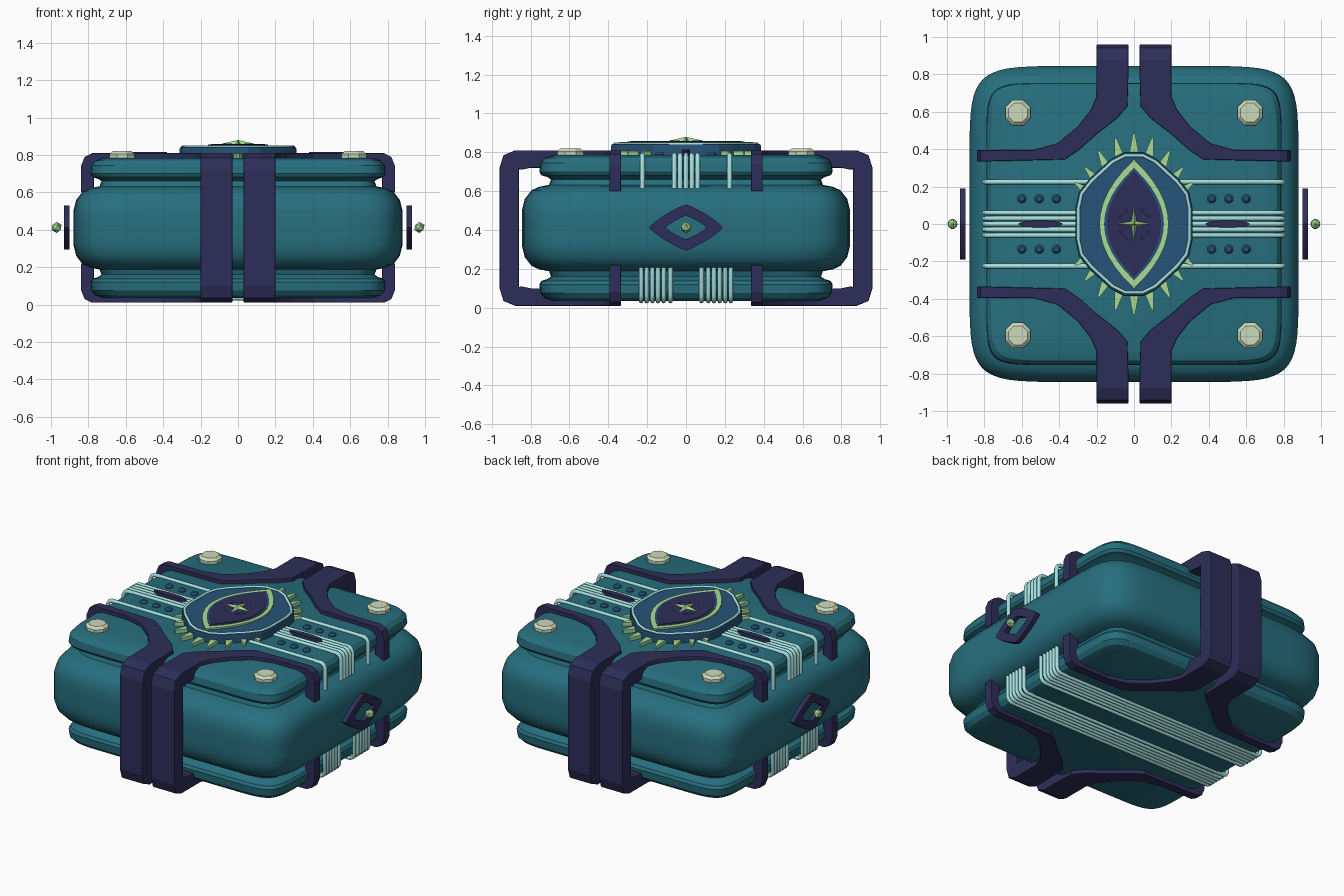
import bpy, bmesh
from math import sin, cos, pi, copysign

if "Cube" in bpy.data.objects:
    bpy.data.objects.remove(bpy.data.objects["Cube"])

MID = 0.41  # height of the horizontal symmetry plane


def material(name, rgb):
    m = bpy.data.materials.new(name)
    m.diffuse_color = (*rgb, 1)
    m.use_nodes = True
    m.node_tree.nodes["Principled BSDF"].inputs["Base Color"].default_value = m.diffuse_color
    return m


TEAL = material("teal", (0.02, 0.16, 0.21))
NAVY = material("navy", (0.027, 0.027, 0.10))
BLUE = material("blue", (0.02, 0.09, 0.19))
CREAM = material("cream", (0.60, 0.70, 0.50))
CYAN = material("pale_cyan", (0.38, 0.75, 0.75))
GREEN = material("pale_green", (0.40, 0.72, 0.30))
LILAC = material("lilac", (0.08, 0.08, 0.25))


def add(name, bm, mat, z=0.0, bevel=0.0, smooth=None):
    bmesh.ops.recalc_face_normals(bm, faces=bm.faces)
    me = bpy.data.meshes.new(name)
    bm.to_mesh(me)
    bm.free()
    me.materials.append(mat)
    ob = bpy.data.objects.new(name, me)
    ob.location.z = z
    bpy.context.collection.objects.link(ob)
    if smooth:
        me.shade_smooth()
        me.set_sharp_from_angle(angle=smooth)
    if bevel:
        b = ob.modifiers.new("bevel", "BEVEL")
        b.width, b.segments, b.limit_method, b.angle_limit = bevel, 2, 'ANGLE', 0.7
    return ob


def loft(name, rings, mat, caps=(True, True), loop=False, **kw):
    """Skin equal-length rings of 3D points."""
    bm = bmesh.new()
    vs = [[bm.verts.new(p) for p in r] for r in rings]
    n = len(vs[0])
    for a, b in zip(vs, vs[1:] + (vs[:1] if loop else [])):
        for i in range(n):
            bm.faces.new((a[i], a[(i + 1) % n], b[(i + 1) % n], b[i]))
    if not loop:
        if caps[0]:
            bm.faces.new(vs[0])
        if caps[1]:
            bm.faces.new(vs[-1])
    return add(name, bm, mat, **kw)


def prism(name, pts, z0, z1, mat, **kw):
    return loft(name, [[(x, y, z) for x, y in pts] for z in (z0, z1)], mat, **kw)


def superellipse(a, b, n, count):
    out = []
    for i in range(count):
        c, s = cos(2 * pi * i / count), sin(2 * pi * i / count)
        c, s = round(c, 9), round(s, 9)
        out.append((a * copysign(abs(c) ** (2 / n), c), b * copysign(abs(s) ** (2 / n), s)))
    return out


def tube(name, pts, r, mat, cyclic=False):
    cu = bpy.data.curves.new(name, 'CURVE')
    cu.dimensions = '3D'
    cu.bevel_depth, cu.bevel_resolution, cu.use_fill_caps = r, 2, True
    sp = cu.splines.new('POLY')
    sp.points.add(len(pts) - 1)
    for p, co in zip(sp.points, pts):
        p.co = (*co, 1)
    sp.use_cyclic_u = cyclic
    cu.materials.append(mat)
    ob = bpy.data.objects.new(name, cu)
    bpy.context.collection.objects.link(ob)
    return ob


# Body: bulging middle band with a grooved slab above and below
half = [(.88, .03), (.88, .09), (.865, .15), (.83, .195), (.79, .213), (.74, .222), (.73, .25),
        (.75, .263), (.78, .272), (.79, .29), (.785, .335), (.765, .36), (.72, .375)]
profile = [(w, -z) for w, z in reversed(half)] + half
rings = []
for w, z in profile:
    n = 8 if abs(z) < .22 else 12
    rings.append([(x, y, z) for x, y in superellipse(w, w - .035, n, 56)])
loft("case_body", rings, TEAL, z=MID, smooth=0.5)

# Straps: one eighth, mirrored on three axes (xL, yL, xR, yR, z, inner offset)
stations = [
    (.03, .96, .20, .96, 0, (0, -.1, 0)), (.03, .96, .20, .96, .31, (0, -.1, -.02)),
    (.03, .94, .20, .94, .375, (0, -.08, -.07)), (.03, .88, .20, .88, .40, (0, -.03, -.10)),
    (.03, .80, .20, .80, .40, (0, 0, -.09)), (.035, .63, .20, .68, .40, (0, 0, -.09)),
    (.09, .565, .23, .61, .40, (0, 0, -.09)), (.20, .48, .30, .52, .40, (0, 0, -.09)),
    (.29, .40, .41, .43, .40, (0, 0, -.09)), (.37, .345, .54, .395, .40, (0, 0, -.09)),
    (.78, .335, .78, .395, .40, (0, 0, -.09)), (.82, .335, .82, .395, .38, (-.05, 0, -.07)),
    (.84, .335, .84, .395, .33, (-.07, 0, -.02)), (.84, .335, .84, .395, .19, (-.07, 0, 0))]
rings = []
for xl, yl, xr, yr, z, (dx, dy, dz) in stations:
    rings.append([(xl, yl, z), (xr, yr, z), (xr + dx, yr + dy, z + dz), (xl + dx, yl + dy, z + dz)])
straps = loft("straps", rings, NAVY, caps=(False, True), z=MID)
mir = straps.modifiers.new("mirror", "MIRROR")
mir.use_axis = (True, True, True)
bev = straps.modifiers.new("bevel", "BEVEL")
bev.width, bev.segments, bev.limit_method, bev.angle_limit = .014, 2, 'ANGLE', 0.9

# Wire bands wrapping over the top slab and under the bottom slab
arc = [(.80, .20), (.80, .345), (.79, .365), (.77, .376)]
half_path = arc + [(-x, z) for x, z in reversed(arc)]
for y in (-.225, -.06, -.03, 0, .03, .06, .225):
    tube("top_wire", [(x, y, MID + z) for x, z in half_path], .013, CYAN)
for s in (-1, 1):
    for y in (.08, .115, .144, .173, .202, .231):
        tube("bottom_wire", [(x, s * y, MID - z) for x, z in half_path], .012, CYAN)

# Corner studs, dot rivets and slim lozenges on the top
for sx in (-1, 1):
    for sy in (-1, 1):
        studs = [[(sx * .62 + r * cos(pi / 8 + i * pi / 4), sy * .595 + r * sin(pi / 8 + i * pi / 4), z)
                  for i in range(8)] for r, z in ((.06, .76), (.073, .78), (.073, .805), (.055, .82))]
        loft("corner_stud", studs, CREAM)
        for x in (.415, .507, .60):
            dot = [[(sx * x + px, sy * .135 + py, z) for px, py in superellipse(r, r, 2, 12)]
                   for r, z in ((.024, .77), (.024, .79), (.014, .802))]
            loft("dot_rivet", dot, BLUE, smooth=0.6)
    prism("lozenge", [(sx * .5 + x, y) for x, y in superellipse(.12, .02, 1.7, 20)], .77, .815, NAVY)

# Central medallion plate with pale rim
q = [(.312, .09), (.295, .17), (.24, .24), (.12, .35), (.05, .385)]
q = q + [(-x, y) for x, y in reversed(q)]
plate = q + [(-x, -y) for x, y in q]
prism("medallion_plate", plate, .77, .842, BLUE, bevel=.008)
tube("medallion_rim", [(x * .95, y * .95, .842) for x, y in plate], .009, CYAN, True)


# Almond inlay: green border around a navy centre
def almond(w, h, k=12):
    side = [(w * (1 - t * t), h * t) for t in [-1 + 2 * i / k for i in range(k)]]
    return side + [(-x, -y) for x, y in side]


prism("almond_border", almond(.185, .345), .83, .852, GREEN)
prism("almond_gap", almond(.16, .30), .83, .855, BLUE)
prism("almond_centre", almond(.145, .285), .83, .858, NAVY)
for k in range(4):
    a0 = pi / 4 + k * pi / 2
    tube("inlay_arc", [(.085 * cos(a0 + d * .1), .085 * sin(a0 + d * .1), .857) for d in range(-4, 5)],
         .004, LILAC)

# Four-pointed star
bm = bmesh.new()
ring = []
for i in range(8):
    r = .02 if i % 2 else .10
    ring.append(bm.verts.new((r * cos(i * pi / 4), r * sin(i * pi / 4), .857)))
apex = bm.verts.new((0, 0, .88))
for i in range(8):
    bm.faces.new((ring[i], ring[(i + 1) % 8], apex))
bm.faces.new(ring)
add("star", bm, GREEN)

# Spikes around the medallion
tips = [(0, .485), (.10, .46), (.19, .39), (.26, .30), (.315, .22)]
tips += [(-x, y) for x, y in tips[1:]]
for s in (-1, 1):
    for x, y in tips:
        y *= s
        l = (x * x + y * y) ** .5
        nx, ny = -y / l * .027, x / l * .027
        bx, by = x * .76, y * .76
        prism("spike", [(bx + nx, by + ny), (bx - nx, by - ny), (x - nx * .2, y - ny * .2),
                        (x + nx * .2, y + ny * .2)], .772, .808, GREEN)

# Side handles: diamond rings with a small gem outside
for s in (-1, 1):
    outer, inner = superellipse(.19, .118, 1.2, 24), superellipse(.105, .06, 1.2, 24)
    rings = [[(s * x, y, .413 + z) for y, z in pts]
             for pts, x in ((outer, .90), (outer, .93), (inner, .93), (inner, .90))]
    loft("side_diamond", rings, NAVY, loop=True)
    bm = bmesh.new()
    bmesh.ops.create_icosphere(bm, subdivisions=1, radius=.03)
    bmesh.ops.translate(bm, verts=bm.verts, vec=(s * .97, 0, .413))
    add("side_gem", bm, GREEN)
